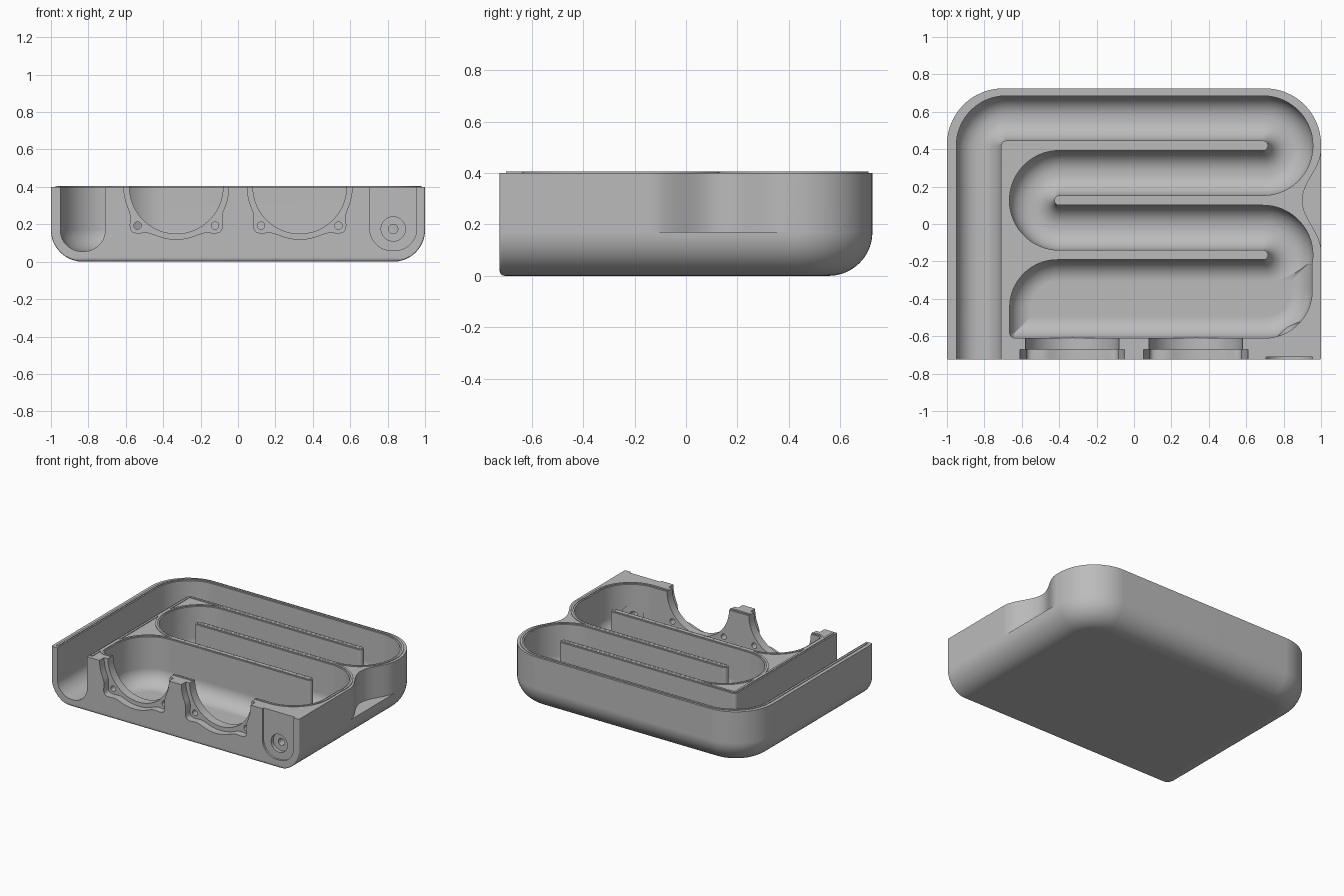
import bpy, bmesh, math
from mathutils import Vector

if "Cube" in bpy.data.objects:
    bpy.data.objects.remove(bpy.data.objects["Cube"], do_unlink=True)

grey = bpy.data.materials.new("plain_grey")
grey.use_nodes = True
COLOR = (0.5, 0.5, 0.5, 1)
grey.diffuse_color = COLOR
grey.node_tree.nodes["Principled BSDF"].inputs["Base Color"].default_value = COLOR

TOP = 0.4            # height of the walls
LIP = 0.405          # height of the sealing lip
FLOOR = 0.055        # channel floor
HALF = 0.12          # half width of the channel
FILLET = 0.115       # rounding along the channel floor
BEND = 0.14625       # centreline radius of each turn


def loft(name, rings):
    """Solid skin through equal-length rings, capped at both ends."""
    bm = bmesh.new()
    rows = [[bm.verts.new(p) for p in ring] for ring in rings]
    n = len(rows[0])
    for a, b in zip(rows, rows[1:]):
        for i in range(n):
            j = (i + 1) % n
            bm.faces.new((a[i], a[j], b[j], b[i]))
    bm.faces.new(rows[0])
    bm.faces.new(rows[-1])
    bmesh.ops.recalc_face_normals(bm, faces=bm.faces)
    mesh = bpy.data.meshes.new(name)
    bm.to_mesh(mesh)
    bm.free()
    mesh.materials.append(grey)
    obj = bpy.data.objects.new(name, mesh)
    bpy.context.collection.objects.link(obj)
    return obj


def rounded_rect(x0, x1, y0, y1, radii, z, steps=16):
    """Radii run front left, front right, back right, back left on the page."""
    pts = []
    corners = ((x0, y0, 1, 1), (x1, y0, -1, 1), (x1, y1, -1, -1), (x0, y1, 1, -1))
    for k, (x, y, sx, sy) in enumerate(corners):
        r = max(radii[k], 0.004)
        for i in range(steps + 1):
            a = math.pi * (1 + k / 2) + math.pi / 2 * i / steps
            pts.append((x + sx * r + r * math.cos(a), y + sy * r + r * math.sin(a), z))
    return pts


def fillet(r, steps=16):
    """Pairs of inset and height around a quarter round."""
    for i in range(steps + 1):
        a = math.pi / 2 * i / steps
        yield r * (1 - math.sin(a)), r * (1 - math.cos(a))


def chamber(name, grow=0, z0=FLOOR, z1=0.6, r=FILLET):
    def ring(d, z):
        radii = [q - d for q in (0.03, 0.255, 0.03, 0.255)]
        return rounded_rect(-0.665 + d, 0.953 - d, -0.61 + d, -0.191 - d, radii, z)
    rings = [ring(d, z0 + h) for d, h in fillet(r)] if r else [ring(-grow, z0)]
    return loft(name, rings + [ring(-grow, z1)])


def serpentine(start_y):
    """Centreline as (point, heading), drawn by going forward and turning."""
    p, h = Vector((-0.83, start_y)), math.pi / 2
    path = [(p.copy(), h)]
    moves = ((0.419 - start_y, -90), (1.374, -180), (1.09, 180), (1.09, -180))
    for length, turn in moves:
        p = p + length * Vector((math.cos(h), math.sin(h)))
        path.append((p.copy(), h))
        s = math.copysign(1, turn)
        centre = p + s * BEND * Vector((-math.sin(h), math.cos(h)))
        n = abs(turn) // 6
        for _ in range(n):
            h += math.radians(turn) / n
            p = centre - s * BEND * Vector((-math.sin(h), math.cos(h)))
            path.append((p.copy(), h))
    return path


def sweep(name, path, w, z0=FLOOR, z1=0.6, r=FILLET):
    """Run a U section along a flat path."""
    half = [(w - d, z0 + h) for d, h in fillet(r)] if r else [(w, z0)]
    half.append((w, z1))
    section = [(-u, z) for u, z in reversed(half)] + half
    return loft(name, [[(p.x - u * math.sin(h), p.y + u * math.cos(h), z)
                        for u, z in section] for p, h in path])


def tube(name, p0, p1, r, steps=64):
    p0, p1 = Vector(p0), Vector(p1)
    q = (p1 - p0).to_track_quat('Z', 'Y')
    circle = [q @ Vector((r * math.cos(a), r * math.sin(a), 0))
              for a in (2 * math.pi * i / steps for i in range(steps))]
    return loft(name, [[p + c for c in circle] for p in (p0, p1)])


def activate(obj):
    bpy.ops.object.select_all(action='DESELECT')
    obj.select_set(True)
    bpy.context.view_layer.objects.active = obj


def combine(obj, other, operation='DIFFERENCE', keep=False):
    mod = obj.modifiers.new("combine", 'BOOLEAN')
    mod.solver, mod.operation, mod.object = 'EXACT', operation, other
    activate(obj)
    bpy.ops.object.modifier_apply(modifier=mod.name)
    if not keep:
        bpy.data.objects.remove(other, do_unlink=True)


# Housing block: rounded back and sides, nearly square front
def body_ring(d, z):
    k = 0.02
    f = k - math.sqrt(k * k - (k - z) ** 2) if z < k else 0
    return rounded_rect(-1 + d, 1 - d, -0.725 + f, 0.725 - d,
                        (0.01, 0.01, 0.3 - d, 0.3 - d), z)


housing = loft("housing", [body_ring(d, h) for d, h in fillet(0.17)] + [body_ring(0, TOP)])

# Winding channel and end chamber
combine(housing, sweep("channel_cutter", serpentine(-0.8), HALF))
combine(housing, chamber("chamber_cutter"))

# Waist in the right-hand wall between two bends
waist = [(1 - 0.05 * (1 + math.cos(math.pi * t / 16)), 0.126 + 0.27 * t / 16)
         for t in range(-16, 17)]
waist += [(1.1, 0.396), (1.1, -0.144)]
combine(housing, loft("waist_cutter", [[(x, y, z) for x, y in waist] for z in (0.17, 0.6)]))

# Thin sealing lip that follows the channel edge
lip = sweep("sealing_lip", serpentine(-0.7), HALF + 0.0255, TOP - 0.002, LIP, 0)
combine(lip, chamber("lip_outer", 0.0255, TOP - 0.002, LIP, 0), 'UNION')
combine(lip, sweep("lip_inner", serpentine(-0.8), HALF + 0.01, 0.3, 0.5, 0))
combine(lip, chamber("lip_inner_chamber", 0.01, 0.3, 0.5, 0))

# Two fan openings with an eared recess and screw holes
for cx in (-0.33, 0.33):
    opening = tube("fan_opening", (cx, -0.8, TOP), (cx, -0.45, TOP), 0.25, 96)
    outline = []
    for i in range(180):
        a = math.radians(2 * i)
        ear = sum(math.exp(-(math.degrees(a) - mid) ** 2 / 90) for mid in (225, 315))
        r = 0.28 + 0.055 * ear
        outline.append((cx + r * math.cos(a), TOP + r * math.sin(a)))
    recess = loft("fan_recess", [[(x, y, z) for x, z in outline] for y in (-0.8, -0.672)])
    for cutter in (opening, recess):
        combine(lip, cutter, keep=True)
        combine(housing, cutter)
    for side in (-1, 1):
        x, z = cx + side * 0.207, 0.193
        combine(housing, tube("screw_hole", (x, -0.8, z), (x, -0.55, z), 0.02, 24))

# Socket panel at the front corner
front = [(Vector((0.83, y)), math.pi / 2) for y in (-0.8, -0.711)]
combine(housing, sweep("socket_panel", front, 0.125, 0.06))
combine(housing, tube("socket_recess", (0.83, -0.8, 0.175), (0.83, -0.685, 0.175), 0.065))
combine(housing, tube("socket_hole", (0.83, -0.8, 0.175), (0.83, -0.5, 0.175), 0.025, 32))
combine(housing, tube("socket_seat", (0.835, -0.575, 0.175), (0.788, -0.487, 0.175), 0.073))

# Shading
for obj in (housing, lip):
    activate(obj)
    bpy.ops.object.shade_smooth_by_angle(angle=math.radians(30))
    mod = obj.modifiers.new("even_normals", 'WEIGHTED_NORMAL')
    mod.keep_sharp = True
